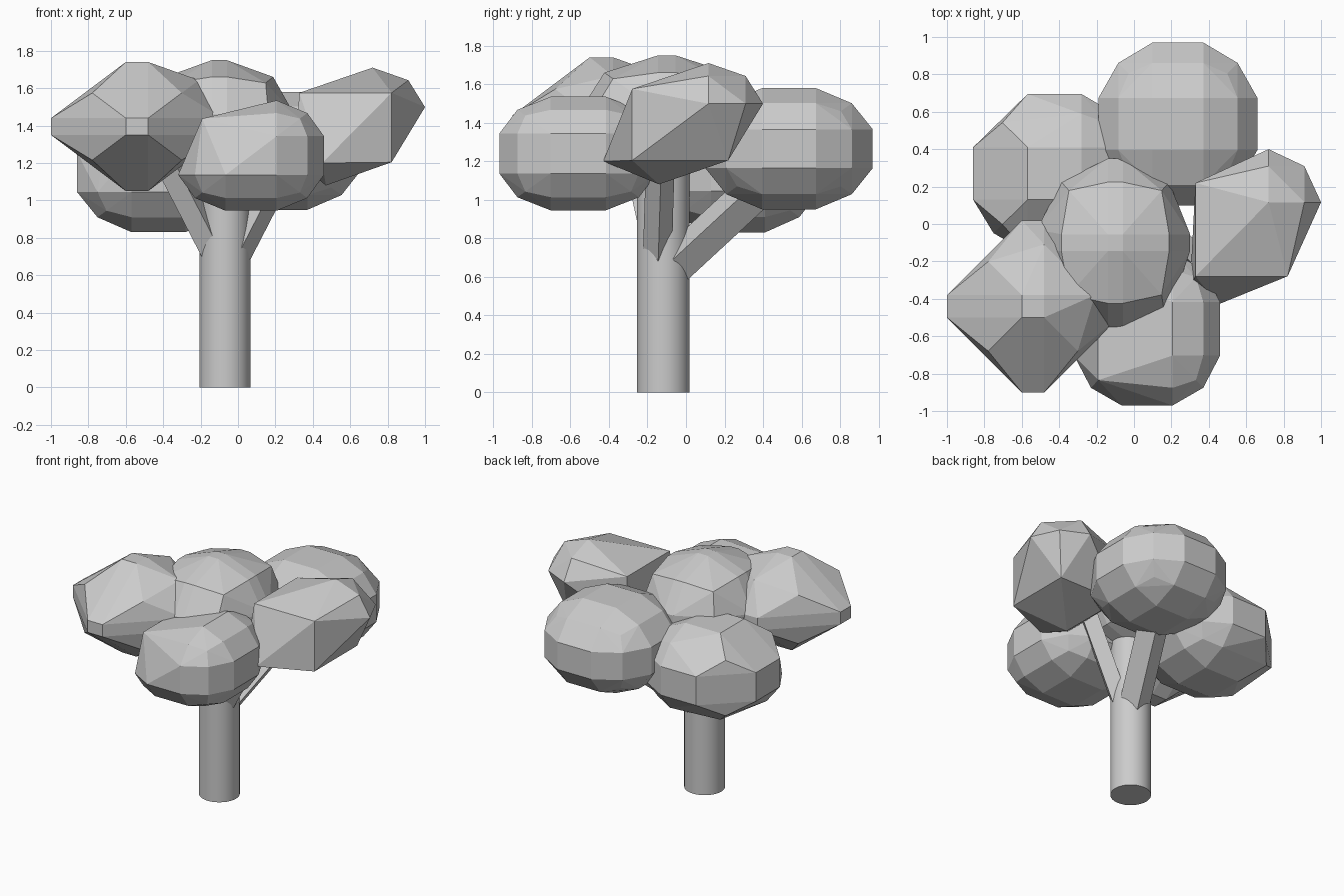
import bpy, bmesh
from itertools import product
from mathutils import Vector

if "Cube" in bpy.data.objects:
    bpy.data.objects.remove(bpy.data.objects["Cube"])


def hull(name, points):
    """Faceted clump: convex hull of a few points."""
    bm = bmesh.new()
    for p in points:
        bm.verts.new(p)
    res = bmesh.ops.convex_hull(bm, input=bm.verts[:])
    junk = set(res["geom_interior"]) | set(res["geom_unused"])
    bmesh.ops.delete(bm, geom=[v for v in junk if isinstance(v, bmesh.types.BMVert)], context='VERTS')
    bmesh.ops.dissolve_limit(bm, angle_limit=0.03, verts=bm.verts[:], edges=bm.edges[:])
    bmesh.ops.recalc_face_normals(bm, faces=bm.faces[:])
    me = bpy.data.meshes.new(name)
    bm.to_mesh(me)
    bm.free()
    ob = bpy.data.objects.new(name, me)
    bpy.context.collection.objects.link(ob)
    return ob


def clump(name, centre, half, face, edge, corner, kinds, extra=()):
    """Rounded cube, one digit per octant from --- to +++:
    0 = plain corner, 1 = adds face squares, 2 = adds cut edges as well."""
    points = set()
    for signs, kind in zip(product((-1, 1), repeat=3), kinds):
        seeds = [(corner, corner, corner), (1, face, face), (edge, edge, face)]
        for a, b, c in seeds[:int(kind) + 1]:
            for p in ((a, b, c), (b, c, a), (c, a, b)):
                points.add(tuple(o + h * s * k for o, h, s, k in zip(centre, half, signs, p)))
    return hull(name, sorted(points) + list(extra))


def rod(name, start, end, radius, sides):
    """Straight prism between two points."""
    a, b = Vector(start), Vector(end)
    bpy.ops.mesh.primitive_cylinder_add(vertices=sides, radius=radius,
                                        depth=(b - a).length, location=(a + b) / 2)
    ob = bpy.context.object
    ob.name = name
    ob.rotation_euler = (b - a).to_track_quat('Z', 'Y').to_euler()
    return ob


# Trunk
rod("trunk", (-0.07, -0.118, 0), (-0.07, -0.118, 1.2), 0.137, 32)
bpy.ops.object.shade_smooth_by_angle()

# Branches, square in section
rod("back_branch", (-0.06, -0.08, 0.64), (0.17, 0.45, 1.13), 0.105, 4)
rod("right_branch", (-0.02, -0.15, 0.68), (0.3, -0.13, 1.3), 0.075, 4)
rod("left_branch", (-0.11, -0.14, 0.7), (-0.42, -0.27, 1.3), 0.08, 4)

# Leaf clumps
clump("top_leaves", (-0.1, -0.1, 1.43), (0.4, 0.45, 0.32), 0.1, 0.72, 0.62, "22222222",
      [(-0.52, -0.03, 1.43), (-0.18, -0.54, 1.38), (0.17, -0.53, 1.38)])
clump("back_leaves", (0.235, 0.535, 1.265), (0.425, 0.435, 0.315), 0.32, 0.75, 0.62, "22222222")
clump("back_left_leaves", (-0.425, 0.27, 1.15), (0.435, 0.425, 0.32), 0.33, 0.75, 0.64, "21112122")
clump("front_leaves", (0.07, -0.56, 1.24), (0.39, 0.41, 0.295), 0.35, 0.77, 0.67, "20202222")
clump("front_left_leaves", (-0.54, -0.44, 1.395), (0.46, 0.46, 0.345), 0.13, 0.72, 0.52, "11111112")

# Right clump: mostly a plain cube, bulging at two opposite corners
clump("right_leaves", (0.575, -0.03, 1.39), (0.425, 0.43, 0.32), 0.34, 0.79, 0.58, "00000002",
      [(0.45, -0.43, 1.2), (0.3, -0.33, 1.22), (0.47, -0.14, 1.08)])
